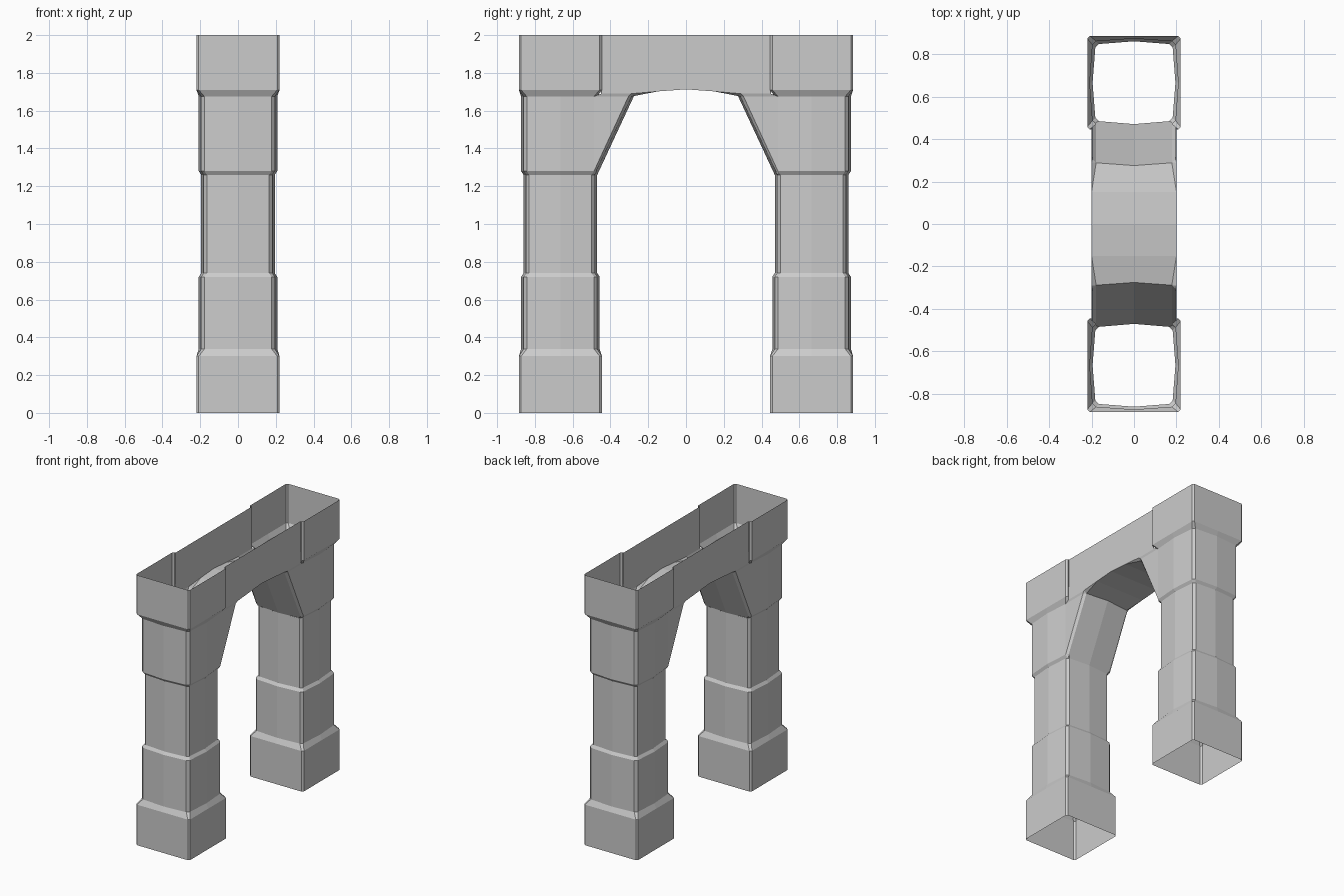
import bpy, bmesh

if "Cube" in bpy.data.objects:
    bpy.data.objects.remove(bpy.data.objects["Cube"])

PILLAR_Y = 0.665


def make_object(name, bm, axes):
    bmesh.ops.recalc_face_normals(bm, faces=bm.faces)
    mesh = bpy.data.meshes.new(name)
    bm.to_mesh(mesh)
    bm.free()
    ob = bpy.data.objects.new(name, mesh)
    bpy.context.collection.objects.link(ob)
    mod = ob.modifiers.new("Mirror", 'MIRROR')
    mod.use_axis = axes
    mod.use_clip = True
    return ob


# Pillars: bowed square rings; m = side middle, (a, b) = chamfered corner
BLOCK = (0.22, 0.22, 0.208)
BAND = (0.208, 0.195, 0.178)
SHAFT = (0.195, 0.182, 0.165)
rings = [(0, BLOCK), (0.30, BLOCK), (0.338, BAND), (0.72, BAND), (0.74, SHAFT),
         (1.26, SHAFT), (1.28, BAND), (1.675, BAND), (1.71, BLOCK), (2, BLOCK)]

bm = bmesh.new()
levels = []
for z, (m, a, b) in rings:
    loop = []
    dx, dy = 0, -1                      # first side faces the opening
    for side in range(4):
        tx, ty = -dy, dx
        for out, along in ((a, -b), (m, 0), (a, b)):
            loop.append(bm.verts.new((dx * out + tx * along,
                                      PILLAR_Y + dy * out + ty * along, z)))
        dx, dy = tx, ty
    levels.append((z, loop))
for (z, lo), (_, hi) in zip(levels, levels[1:]):
    skip = set()
    if z >= 1.26:
        skip = {0, 1}                   # pillar opens into the arch
    if 1.28 <= z < 1.6:
        skip |= {2, 11}                 # corner continues as the bracket
    for i in range(12):
        if i not in skip:
            j = (i + 1) % 12
            bm.faces.new((lo[i], lo[j], hi[j], hi[i]))
make_object("pillars", bm, (False, True, False))

# Arch: one quarter of the hollow beam, curved soffit and bracket
points = {
    "T0": (.2, 0, 2), "S0": (.2, 0, 1.713), "M0": (0, 0, 1.713),
    "T1": (.2, .15, 2), "S1": (.2, .15, 1.702), "M1": (0, .15, 1.702),
    "T2": (.2, .29, 2), "S2": (.2, .29, 1.69), "O2": (.195, .305, 1.675),
    "C2": (.178, .288, 1.675), "M2": (0, .275, 1.678),
    "T3": (.2, .445, 2), "S3": (.2, .45, 1.69), "O3": (.195, .487, 1.675),
    "O4": (.195, .487, 1.28), "C4": (.178, .485, 1.26), "M4": (0, .47, 1.26),
    "K3": (.208, .445, 2), "L3": (.208, .445, 1.71),
}
faces = ["T0 S0 S1 T1", "S0 M0 M1 S1", "T1 S1 S2 T2", "S1 M1 M2 C2", "S1 C2 S2",
         "S2 C2 O2", "T2 S2 S3 T3", "S2 O2 O3 S3", "O2 C2 C4 O4", "C2 M2 M4 C4",
         "O2 O4 O3", "T3 S3 L3 K3"]
bm = bmesh.new()
verts = {k: bm.verts.new(p) for k, p in points.items()}
for f in faces:
    bm.faces.new([verts[k] for k in f.split()])
make_object("arch_beam", bm, (True, True, False))
